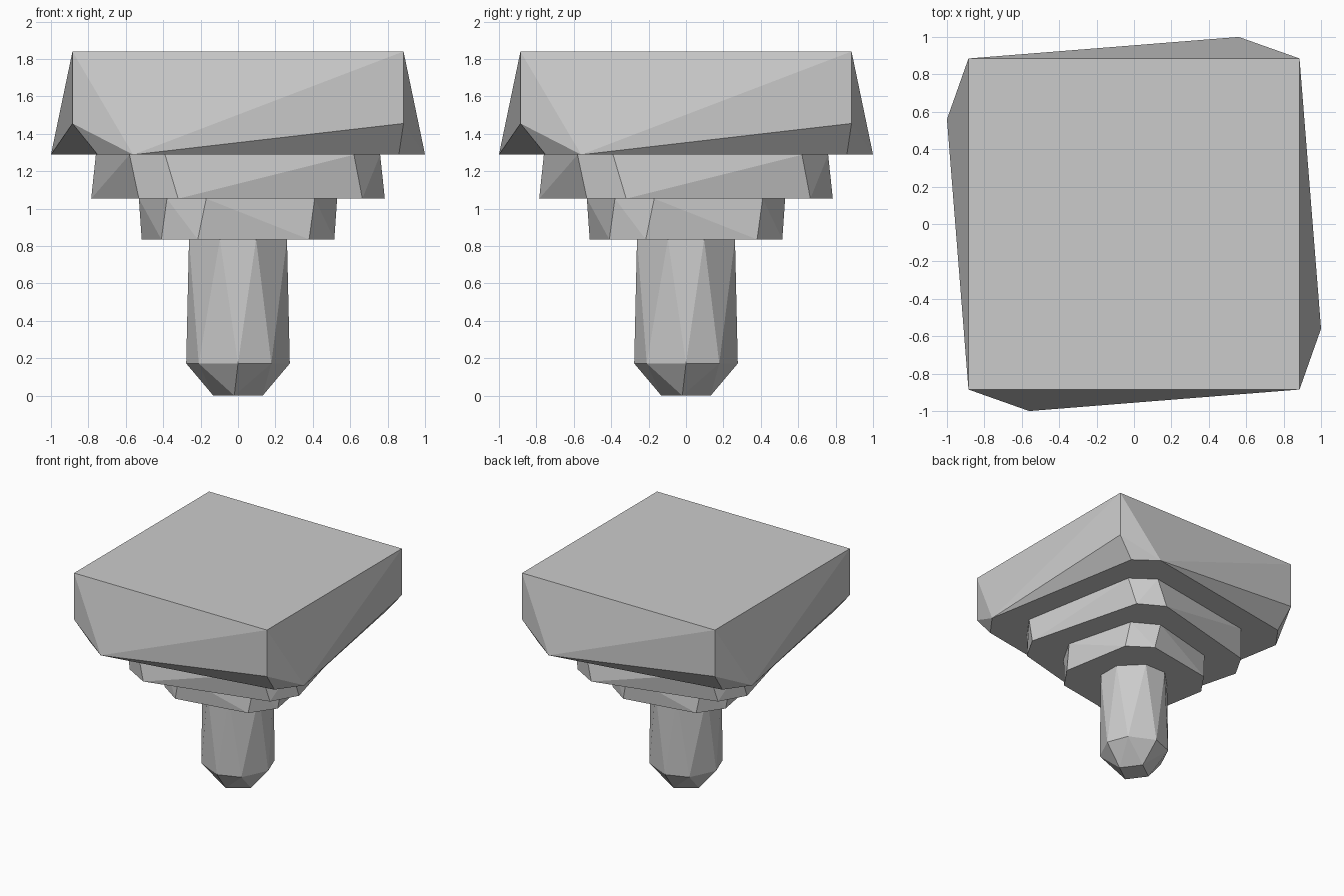
import bpy
import bmesh
from mathutils import Matrix
from math import pi

cube = bpy.data.objects.get("Cube")
if cube:
    bpy.data.objects.remove(cube, do_unlink=True)

grey = bpy.data.materials.new("plain_grey")
grey.use_nodes = True
colour = (0.6, 0.6, 0.6, 1.0)
grey.diffuse_color = colour
grey.node_tree.nodes["Principled BSDF"].inputs["Base Color"].default_value = colour


def faceted_part(name, corners):
    """Repeat the corners every quarter turn and wrap them in a convex faceted shell."""
    bm = bmesh.new()
    for quarter in range(4):
        turn = Matrix.Rotation(quarter * pi / 2, 3, 'Z')
        for corner in corners:
            v = bm.verts.new(corner)
            v.co = turn @ v.co
    bmesh.ops.convex_hull(bm, input=bm.verts)
    bmesh.ops.dissolve_limit(bm, angle_limit=0.002, verts=bm.verts, edges=bm.edges)
    bmesh.ops.recalc_face_normals(bm, faces=bm.faces)
    mesh = bpy.data.meshes.new(name)
    bm.to_mesh(mesh)
    bm.free()
    mesh.materials.append(grey)
    part = bpy.data.objects.new(name, mesh)
    bpy.context.collection.objects.link(part)
    return part


# Square head with a twisted, chamfered lower rim
faceted_part("head", [
    (-0.885, -0.885, 1.84), (-0.885, -0.885, 1.455),
    (-0.56, -1.0, 1.288), (-0.75, -0.86, 1.288)])

# Two stepped collars below the head
faceted_part("upper_collar", [
    (-0.39, -0.76, 1.288), (-0.58, -0.62, 1.288),
    (-0.32, -0.785, 1.053), (-0.53, -0.665, 1.053)])
faceted_part("lower_collar", [
    (-0.17, -0.53, 1.053), (-0.38, -0.41, 1.053),
    (-0.215, -0.515, 0.835), (-0.41, -0.38, 0.835)])

# Eight-sided post tapering to a small square foot
faceted_part("post", [
    (-0.097, -0.262, 0.835), (0.097, -0.262, 0.835),
    (0.0, -0.277, 0.172), (-0.21, -0.178, 0.172),
    (-0.02, -0.132, 0.0)])
